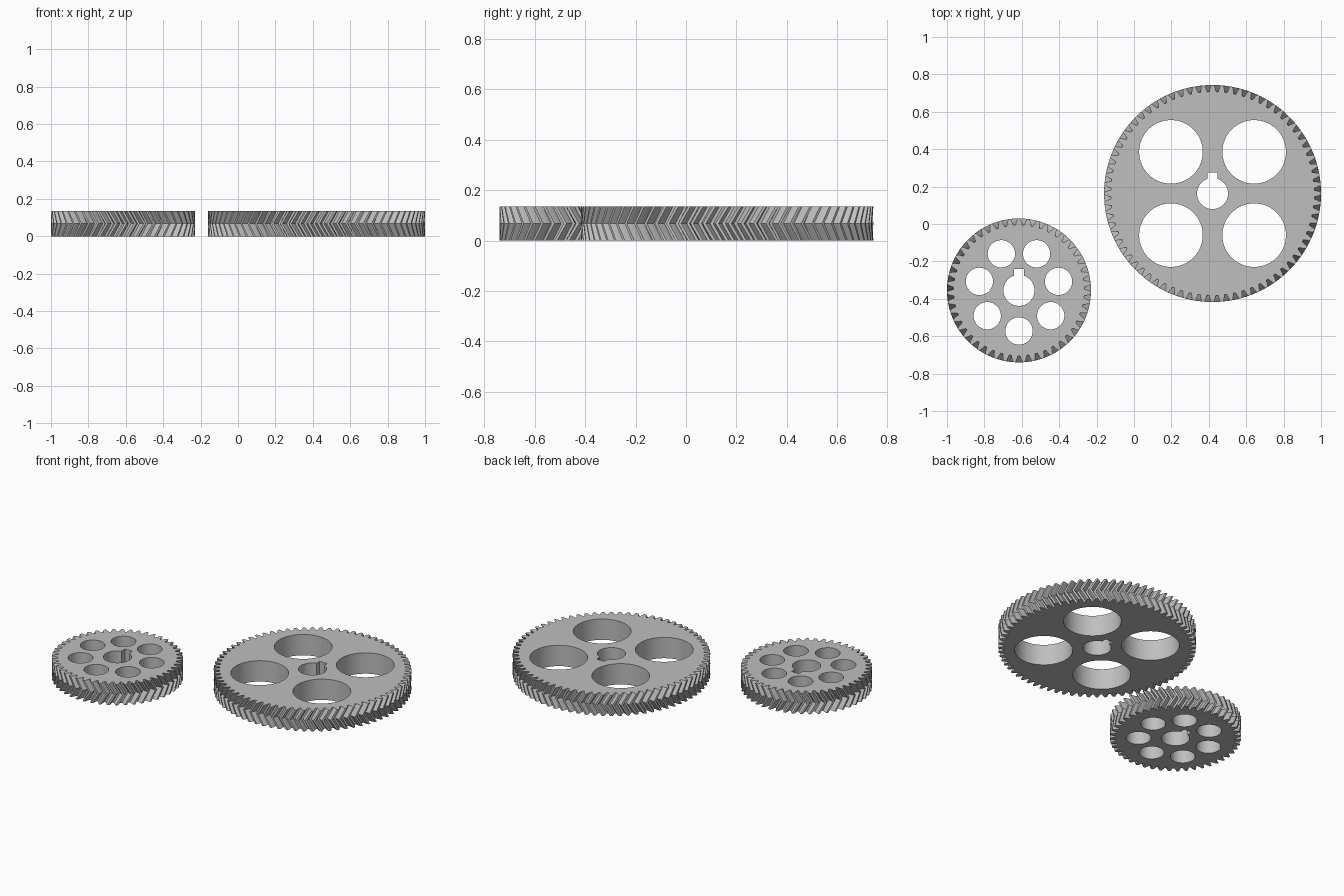
import bpy, bmesh
from math import sin, cos, pi, tau, asin, sqrt, radians

if "Cube" in bpy.data.objects:
    bpy.data.objects.remove(bpy.data.objects["Cube"])

HEIGHT = 0.135
MODULE = 0.0157      # tooth size shared by both gears
SWEEP = 0.039        # sideways travel of a tooth over half the height

steel = bpy.data.materials.new("grey_steel")
steel.use_nodes = True
grey = (0.52, 0.52, 0.52, 1)
steel.diffuse_color = grey
steel.node_tree.nodes["Principled BSDF"].inputs["Base Color"].default_value = grey


def polar(r, a):
    return (r * cos(a), r * sin(a))


def tooth_outline(radius, teeth):
    # (depth below tip in modules, half width as share of the pitch)
    flank = [(2.25, 0.37), (1.7, 0.33), (1.0, 0.25), (0.45, 0.185), (0, 0.12)]
    step = tau / teeth
    points = []
    for i in range(teeth):
        a = i * step + pi / 2
        points += [polar(radius - d * MODULE, a - w * step) for d, w in flank]
        points += [polar(radius - d * MODULE, a + w * step) for d, w in reversed(flank)]
    return points


def circle(centre, r, n=64):
    return [(centre[0] + r * cos(tau * i / n), centre[1] + r * sin(tau * i / n)) for i in range(n)]


def keyed_bore(r, half_key, key_top, n=64):
    # round bore with a square keyway on the +y side
    half = asin(half_key / r)
    start, span = pi / 2 + half, tau - 2 * half
    arc = [polar(r, start + span * i / n) for i in range(n + 1)]
    return arc + [(half_key, key_top), (-half_key, key_top)]


def wall(bm, loop, levels):
    # levels: (z, twist) pairs; returns the edges of the end rings
    rings = []
    for z, t in levels:
        rings.append([bm.verts.new((x * cos(t) - y * sin(t), x * sin(t) + y * cos(t), z))
                      for x, y in loop])
    n = len(loop)
    for low, high in zip(rings, rings[1:]):
        for i in range(n):
            j = (i + 1) % n
            bm.faces.new((low[i], low[j], high[j], high[i]))
    return [[bm.edges.get((ring[i], ring[(i + 1) % n])) for i in range(n)]
            for ring in (rings[0], rings[-1])]


def make_gear(name, location, radius, teeth, hand, holes, key_top):
    bm = bmesh.new()
    twist = hand * SWEEP / (radius - MODULE)
    straight = [(0, 0), (HEIGHT, 0)]
    ends = [wall(bm, tooth_outline(radius, teeth),
                 [(0, 0), (HEIGHT / 2, twist), (HEIGHT, 0)])]
    for loop in holes + [keyed_bore(0.083, 0.027, key_top)]:
        ends.append(wall(bm, loop, straight))
    # flat faces around the openings
    for side, z in ((0, -1), (1, 1)):
        edges = [e for pair in ends for e in pair[side]]
        bmesh.ops.triangle_fill(bm, edges=edges, use_beauty=True, normal=(0, 0, z))
    bmesh.ops.recalc_face_normals(bm, faces=bm.faces)
    mesh = bpy.data.meshes.new(name)
    bm.to_mesh(mesh)
    bm.free()
    mesh.materials.append(steel)
    gear = bpy.data.objects.new(name, mesh)
    gear.location = (*location, 0)
    bpy.context.collection.objects.link(gear)
    bpy.ops.object.select_all(action="DESELECT")
    gear.select_set(True)
    bpy.context.view_layer.objects.active = gear
    bpy.ops.object.shade_smooth_by_angle(angle=radians(20))


# large gear with four wide openings
large_holes = [circle(polar(0.2225 * sqrt(2), pi / 4 + i * pi / 2), 0.17) for i in range(4)]
make_gear("large_gear", (0.42, 0.163), 0.58, 72, -1, large_holes, 0.112)

# small gear with seven openings, teeth leaning the other way
small_holes = [circle(polar(0.217, -pi / 2 + i * tau / 7), 0.073) for i in range(7)]
make_gear("small_gear", (-0.615, -0.355), 0.385, 47, 1, small_holes, 0.114)
